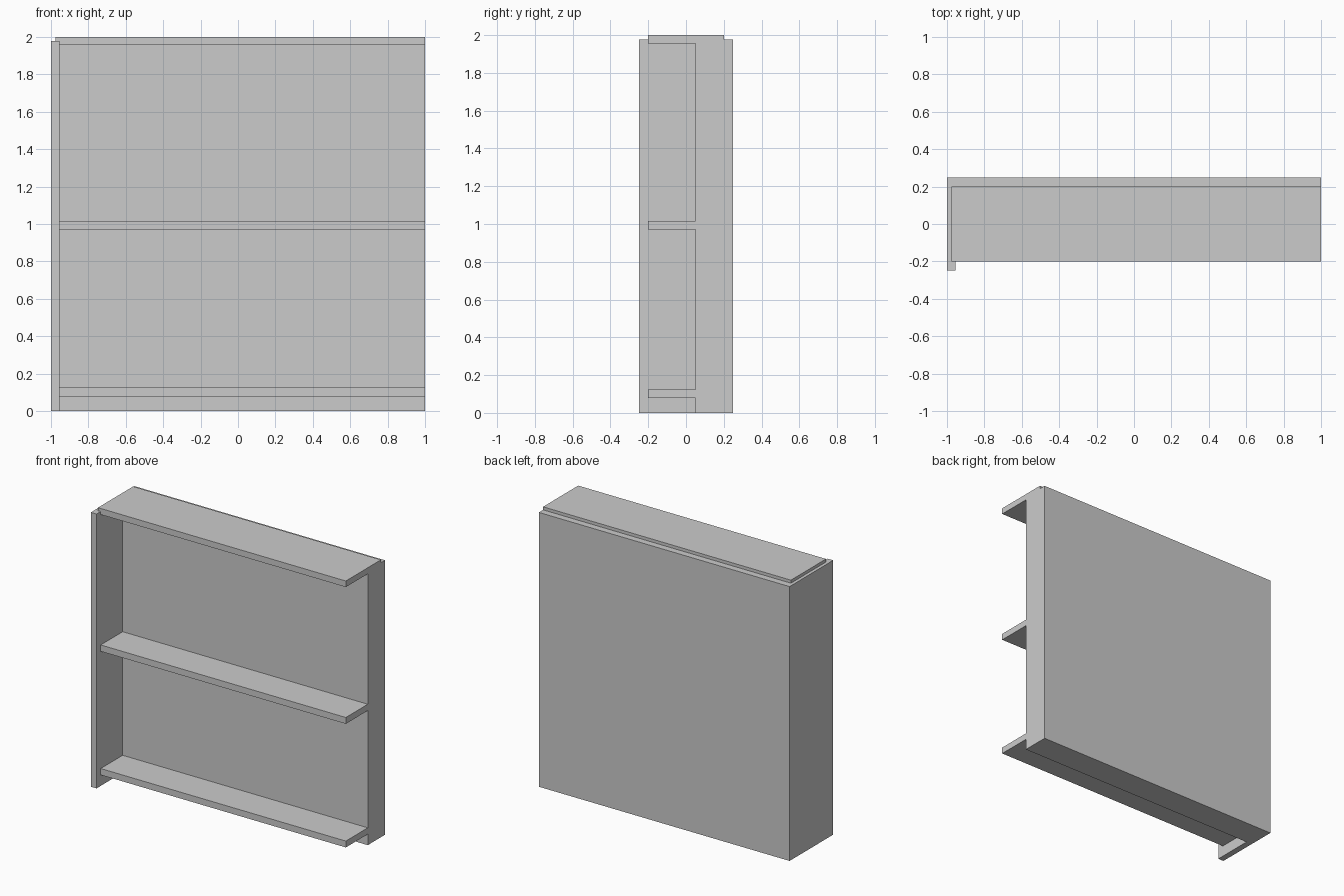
import bpy, bmesh

if "Cube" in bpy.data.objects:
    bpy.data.objects.remove(bpy.data.objects["Cube"])


def extrude_profile(name, profile, x0, x1):
    """Extrude a (y, z) outline along x into a closed solid."""
    bm = bmesh.new()
    face = bm.faces.new([bm.verts.new((x0, y, z)) for y, z in profile])
    moved = bmesh.ops.extrude_face_region(bm, geom=[face])["geom"]
    bmesh.ops.translate(bm, vec=(x1 - x0, 0, 0),
                        verts=[v for v in moved if isinstance(v, bmesh.types.BMVert)])
    bmesh.ops.recalc_face_normals(bm, faces=bm.faces)
    mesh = bpy.data.meshes.new(name)
    bm.to_mesh(mesh)
    bm.free()
    obj = bpy.data.objects.new(name, mesh)
    bpy.context.collection.objects.link(obj)
    return obj


def rect(y0, y1, z0, z1):
    return [(y0, z0), (y1, z0), (y1, z1), (y0, z1)]


LEFT, INNER, RIGHT = -1.0, -0.955, 1.0
FRONT, BACK_FACE, BACK = -0.2, 0.05, 0.248
BODY_TOP = 1.978

# Upright side panel, standing proud of the shelves at the front
extrude_profile("side_panel", rect(-0.248, BACK, 0, BODY_TOP), LEFT, INNER)

# Thick back
extrude_profile("back_panel", rect(BACK_FACE, BACK, 0, BODY_TOP), INNER, RIGHT)

# Shelves
for name, z in (("bottom_shelf", 0.079), ("middle_shelf", 0.97)):
    extrude_profile(name, rect(FRONT, BACK_FACE, z, z + 0.046), INNER, RIGHT)

# Top board, stepped to rest on the back and lap over the side
extrude_profile("top_board", [
    (FRONT, 1.956), (BACK_FACE, 1.956), (BACK_FACE, BODY_TOP),
    (0.2, BODY_TOP), (0.2, 2.0), (FRONT, 2.0)], -0.977, RIGHT)
